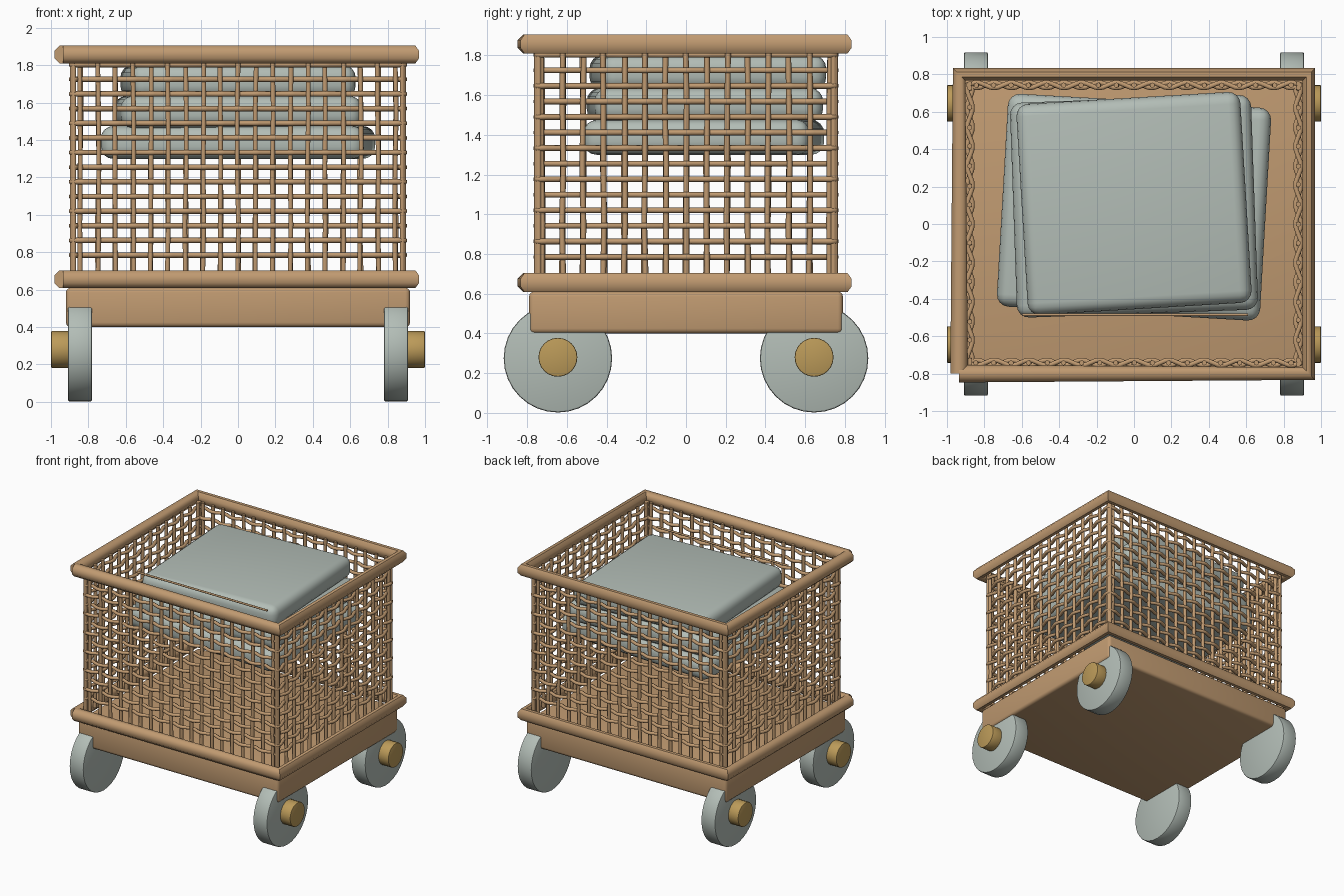
import bpy, bmesh, math, random
from mathutils import Vector, Matrix

if "Cube" in bpy.data.objects:
    bpy.data.objects.remove(bpy.data.objects["Cube"])

random.seed(4)


def material(name, rgb):
    m = bpy.data.materials.new(name)
    m.diffuse_color = (*rgb, 1)
    m.use_nodes = True
    m.node_tree.nodes["Principled BSDF"].inputs["Base Color"].default_value = m.diffuse_color
    return m


WICKER = material("tan wicker", (0.53, 0.325, 0.165))
GREY = material("soft grey", (0.45, 0.51, 0.47))
BRASS = material("brass", (0.50, 0.325, 0.10))


def finish(name, bm, mat, angle=40):
    bmesh.ops.recalc_face_normals(bm, faces=bm.faces)
    me = bpy.data.meshes.new(name)
    bm.to_mesh(me)
    bm.free()
    me.materials.append(mat)
    ob = bpy.data.objects.new(name, me)
    bpy.context.collection.objects.link(ob)
    bpy.ops.object.select_all(action='DESELECT')
    ob.select_set(True)
    bpy.context.view_layer.objects.active = ob
    bpy.ops.object.shade_smooth_by_angle(angle=math.radians(angle))
    return ob


def tube(bm, path, r, sides=6):
    """Sweep a round section along a list of points."""
    pts = [Vector(p) for p in path]
    rings = []
    for i, p in enumerate(pts):
        a = (p - pts[i - 1]).normalized() if i else Vector()
        b = (pts[i + 1] - p).normalized() if i < len(pts) - 1 else Vector()
        t = (a + b).normalized()
        ref = Vector((0, 1, 0)) if abs(t.z) > 0.7 else Vector((0, 0, 1))
        s = t.cross(ref).normalized()
        u = s.cross(t)
        ring = []
        for k in range(sides):
            w = 2 * math.pi * (k + 0.5) / sides
            ring.append(bm.verts.new(p + r * (math.cos(w) * s + math.sin(w) * u)))
        rings.append(ring)
    for q, n in zip(rings, rings[1:]):
        for k in range(sides):
            j = (k + 1) % sides
            bm.faces.new((q[k], q[j], n[j], n[k]))
    bm.faces.new(rings[0])
    bm.faces.new(rings[-1])


def box(name, size, center, mat, bevel, segments, turn=0):
    bm = bmesh.new()
    bmesh.ops.create_cube(bm, size=1)
    bmesh.ops.scale(bm, vec=size, verts=bm.verts)
    bmesh.ops.bevel(bm, geom=bm.edges[:], offset=bevel, segments=segments,
                    profile=0.5, affect='EDGES')
    bm.transform(Matrix.Translation(center) @ Matrix.Rotation(math.radians(turn), 4, 'Z'))
    return finish(name, bm, mat)


def disc(name, x0, x1, y, z, r, sides, bevel, mat):
    """Cylinder lying along x with softened rims."""
    bm = bmesh.new()
    bmesh.ops.create_cone(bm, cap_ends=True, segments=sides, radius1=r, radius2=r,
                          depth=abs(x1 - x0))
    rims = [e for e in bm.edges if abs(e.verts[0].co.z - e.verts[1].co.z) < 1e-4]
    bmesh.ops.bevel(bm, geom=rims, offset=bevel, segments=2, profile=0.5, affect='EDGES')
    bm.transform(Matrix.Translation(((x0 + x1) / 2, y, z)) @ Matrix.Rotation(math.pi / 2, 4, 'Y'))
    return finish(name, bm, mat)


# base tray
box("base", (1.84, 1.58, 0.21), (0, 0, 0.505), WICKER, 0.025, 3)

# wheels and hubs
for sx in (-1, 1):
    for sy in (-1, 1):
        disc("wheel", sx * 0.78, sx * 0.91, sy * 0.645, 0.275, 0.273, 32, 0.01, GREY)
        disc("hub", sx * 0.88, sx * 1.0, sy * 0.645, 0.28, 0.098, 24, 0.006, BRASS)

# rails around the bottom and top of the basket
for name, z in (("lower_rail", 0.656), ("upper_rail", 1.857)):
    bm = bmesh.new()
    tube(bm, [(x * 0.935, y * 0.80, z) for x, y in
              ((-1, -1), (1, -1), (1, 1), (-1, 1), (-1, -1))], 0.051, 8)
    finish(name, bm, WICKER, 50)

# woven walls: straight uprights with strands passing in and out between them
ROWS = [0.785 + 0.0783 * k for k in range(14)]


def wall(name, along, half, dist, count, pitch):
    def place(u, d, z):
        return (u, d, z) if along == 'x' else (d, u, z)
    sign = 1 if dist > 0 else -1
    amp = 0.014
    bm = bmesh.new()
    us = [(k - (count - 1) / 2) * pitch for k in range(count)]
    for u in us:
        path = [place(u + random.uniform(-0.005, 0.005), dist, z)
                for z in (0.66, 0.95, 1.25, 1.55, 1.85)]
        tube(bm, path, 0.0145)
    for r, z in enumerate(ROWS):
        path = [place(-half, dist, z)]
        for k, u in enumerate(us):
            side = amp * sign * (1 if (k + r) % 2 else -1)
            path.append(place(u - pitch * 0.22, dist + side * 0.8, z))
            path.append(place(u, dist + side, z))
            path.append(place(u + pitch * 0.22, dist + side * 0.8, z))
        path.append(place(half, dist, z))
        tube(bm, path, 0.0145)
    # corner uprights
    for e in (-half, half):
        tube(bm, [place(e, dist, 0.66), place(e, dist, 1.85)], 0.0145)
    finish(name, bm, WICKER, 65)


wall("front_wall", 'x', 0.885, -0.742, 19, 0.0935)
wall("back_wall", 'x', 0.885, 0.742, 19, 0.0935)
wall("left_wall", 'y', 0.75, -0.878, 15, 0.1035)
wall("right_wall", 'y', 0.75, 0.878, 15, 0.1035)

# stack of folded cushions
box("bottom_cushion", (1.41, 1.14, 0.175), (0, 0.09, 1.387), GREY, 0.065, 4, -3.3)
box("middle_cushion", (1.29, 1.15, 0.17), (0, 0.095, 1.55), GREY, 0.065, 4, 2)
box("top_cushion", (1.20, 1.13, 0.175), (0, 0.11, 1.713), GREY, 0.065, 4, 3.4)

# thin trim rod along the front of the top cushion
bm = bmesh.new()
tube(bm, [(-0.6, -0.485, 1.81), (0.61, -0.485, 1.81)], 0.008, 8)
finish("trim_rod", bm, WICKER, 50)
